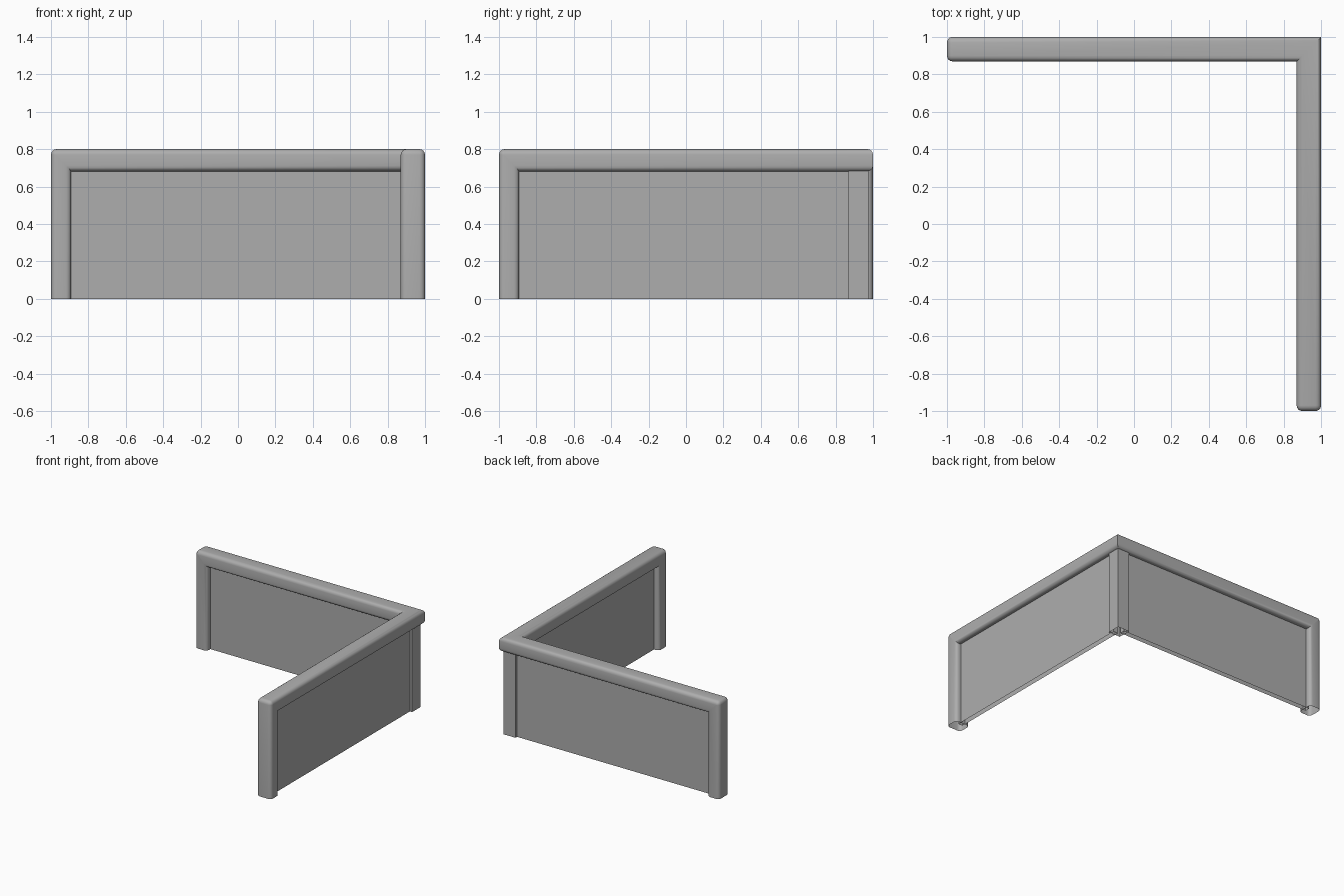
import bpy, bmesh, math

cube = bpy.data.objects.get("Cube")
if cube:
    bpy.data.objects.remove(cube, do_unlink=True)

GREY = (0.42, 0.42, 0.42, 1)
mat = bpy.data.materials.new("plain grey")
mat.use_nodes = True
mat.diffuse_color = GREY
bsdf = mat.node_tree.nodes["Principled BSDF"]
bsdf.inputs["Base Color"].default_value = GREY

MID = 0.935        # centre line of both walls
HALF = 0.065       # half thickness of the frame
POST, RAIL = 0.108, 0.118
TOP = 0.8
R = 0.03           # rounding radius


def finish(name, bm, smooth=False):
    bmesh.ops.recalc_face_normals(bm, faces=bm.faces)
    mesh = bpy.data.meshes.new(name)
    bm.to_mesh(mesh)
    bm.free()
    mesh.materials.append(mat)
    obj = bpy.data.objects.new(name, mesh)
    bpy.context.collection.objects.link(obj)
    if smooth:
        bpy.ops.object.select_all(action='DESELECT')
        obj.select_set(True)
        bpy.context.view_layer.objects.active = obj
        bpy.ops.object.shade_smooth_by_angle(angle=math.radians(35))
    return obj


def open_box(name, x0, x1, y0, y1, z1):
    """Box standing on the ground, open underneath."""
    bm = bmesh.new()
    bmesh.ops.create_cube(bm, size=1)
    for v in bm.verts:
        v.co.x = x1 if v.co.x > 0 else x0
        v.co.y = y1 if v.co.y > 0 else y0
        v.co.z = z1 if v.co.z > 0 else 0
    base = [f for f in bm.faces if f.calc_center_median().z < 0.001]
    bmesh.ops.delete(bm, geom=base, context='FACES_ONLY')
    return finish(name, bm)


# Rounded profile: (sideways offset, depth from the outer edge as 0..1)
def rounded_profile(steps=4):
    pts = []
    for corner, (sx, sy) in enumerate([(1, 1), (-1, 1), (-1, -1), (1, -1)]):
        for i in range(steps + 1):
            a = math.pi / 2 * (corner + i / steps)
            s = sx * (HALF - R) + R * math.cos(a)
            d = RAIL / 2 + sy * (RAIL / 2 - R) + R * math.sin(a)
            pts.append((s, d / RAIL))
    return pts


def elbow(u, t):
    """Distance from the wall end and height at a rounded elbow."""
    dx, dz = u * POST, u * RAIL
    out = max(dx, R) - max(R - dx, 0) * math.cos(t)
    z = TOP - max(dz, R) + max(R - dz, 0) * math.sin(t)
    return out, z


# Frame: up one post, along both rails with a mitre, down the other post
profile = rounded_profile()
turns = [math.pi / 2 * i / 4 for i in range(5)]
rings = [[(-1 + u * POST, MID + s, 0) for s, u in profile]]
for t in turns:
    rings.append([(-1 + elbow(u, t)[0], MID + s, elbow(u, t)[1]) for s, u in profile])
rings.append([(MID + s, MID + s, TOP - u * RAIL) for s, u in profile])
for t in reversed(turns):
    rings.append([(MID + s, -1 + elbow(u, t)[0], elbow(u, t)[1]) for s, u in profile])
rings.append([(MID + s, -1 + u * POST, 0) for s, u in profile])

bm = bmesh.new()
loops = [[bm.verts.new(p) for p in ring] for ring in rings]
n = len(profile)
for a, b in zip(loops, loops[1:]):
    for i in range(n):
        j = (i + 1) % n
        bm.faces.new((a[i], a[j], b[j], b[i]))
bmesh.ops.remove_doubles(bm, verts=bm.verts, dist=0.0001)
finish("frame", bm, smooth=True)

# Thin panels set back inside the frame
open_box("back_panel", -0.92, 0.9, 0.915, 0.955, 0.72)
open_box("side_panel", 0.915, 0.955, -0.92, 0.9, 0.72)

# Square post under the mitred corner
open_box("corner_post", 0.868, 0.975, 0.868, 0.975, 0.71)
